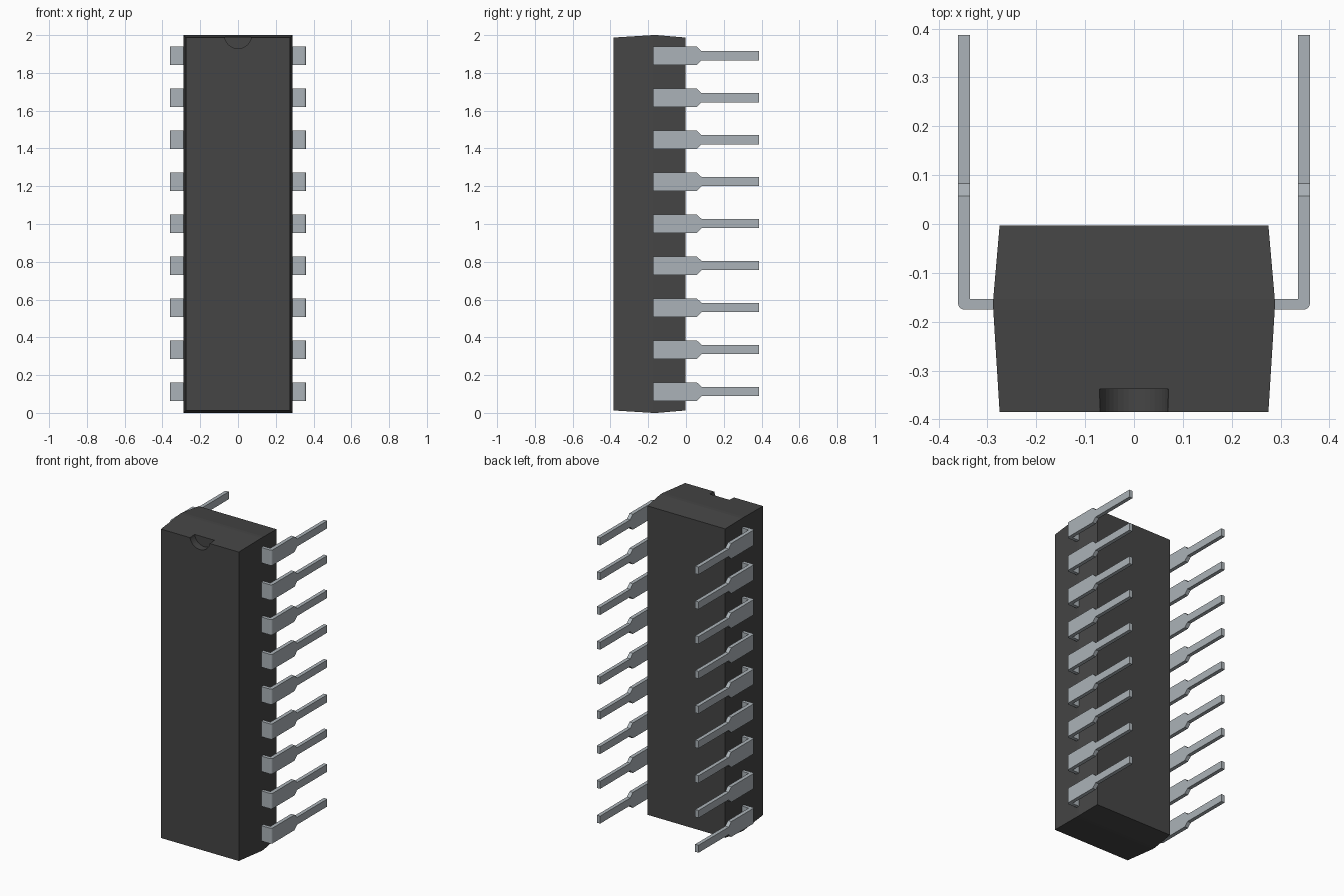
import bpy
import bmesh
import math
from mathutils import Vector

cube = bpy.data.objects.get("Cube")
if cube:
    bpy.data.objects.remove(cube, do_unlink=True)


def make_material(name, color):
    mat = bpy.data.materials.new(name)
    mat.use_nodes = True
    mat.diffuse_color = color
    mat.node_tree.nodes["Principled BSDF"].inputs["Base Color"].default_value = color
    return mat


def make_object(name, bm, mat):
    bmesh.ops.recalc_face_normals(bm, faces=bm.faces)
    mesh = bpy.data.meshes.new(name)
    bm.to_mesh(mesh)
    bm.free()
    mesh.materials.append(mat)
    obj = bpy.data.objects.new(name, mesh)
    bpy.context.scene.collection.objects.link(obj)
    return obj


plastic = make_material("dark grey plastic", (0.06, 0.06, 0.06, 1))
metal = make_material("tinned metal", (0.41, 0.45, 0.48, 1))

# Body: rectangular rings along y, widest at the parting line
FRONT, BACK, HEIGHT = -0.385, -0.003, 2.0
bm = bmesh.new()
rings = []
for y, inset in ((FRONT, 0.013), (-0.175, 0), (-0.153, 0), (BACK, 0.013)):
    w, lo, hi = 0.288 - inset, inset, HEIGHT - inset
    rings.append([bm.verts.new(p) for p in
                  ((-w, y, lo), (w, y, lo), (w, y, hi), (-w, y, hi))])
for a, b in zip(rings, rings[1:]):
    for i in range(4):
        j = (i + 1) % 4
        bm.faces.new((a[i], a[j], b[j], b[i]))
bm.faces.new(rings[0])
bm.faces.new(rings[-1])
body = make_object("body", bm, plastic)

# Round orientation notch cut into the top of the front face
bm = bmesh.new()
rim = [bm.verts.new((0.071 * math.cos(t), -0.338, HEIGHT + 0.071 * math.sin(t)))
       for t in (2 * math.pi * i / 40 for i in range(40))]
disc = bm.faces.new(rim)
side = bmesh.ops.extrude_face_region(bm, geom=[disc])["geom"]
bmesh.ops.translate(bm, vec=(0, -0.1, 0),
                    verts=[g for g in side if isinstance(g, bmesh.types.BMVert)])
cutter = make_object("notch_cutter", bm, plastic)
cutter.hide_render = True
cutter.hide_viewport = True
cut = body.modifiers.new("notch", "BOOLEAN")
cut.operation = "DIFFERENCE"
cut.solver = "EXACT"
cut.object = cutter

# Pin: bent strip with a wide shoulder that tapers to a narrow leg
OUT, IN, HALF, NARROW, R = 0.36, 0.336, 0.049, 0.024, 0.013
SHOULDER, TAPER, TIP = 0.057, 0.083, 0.387


def extrude_end(bm, face, y, half):
    """Extrude a pin's end face to y and set its half width."""
    geom = bmesh.ops.extrude_face_region(bm, geom=[face])["geom"]
    bmesh.ops.delete(bm, geom=[face], context="FACES_ONLY")
    for g in geom:
        if isinstance(g, bmesh.types.BMVert):
            g.co.y = y
            g.co.z = math.copysign(half, g.co.z)
    return next(g for g in geom if isinstance(g, bmesh.types.BMFace))


def pin_mesh():
    bm = bmesh.new()
    outline = [(IN, SHOULDER), (IN, -0.153), (0.27, -0.153), (0.27, -0.175)]
    for i in range(6):
        t = math.pi / 2 * (i / 5 - 1)
        outline.append((OUT - R + R * math.cos(t), -0.175 + R + R * math.sin(t)))
    outline.append((OUT, SHOULDER))
    low = [bm.verts.new((x, y, -HALF)) for x, y in outline]
    high = [bm.verts.new((x, y, HALF)) for x, y in outline]
    bm.faces.new(low)
    bm.faces.new(high)
    n = len(outline)
    for i in range(n):
        j = (i + 1) % n
        end = bm.faces.new((low[i], low[j], high[j], high[i]))
    end = extrude_end(bm, end, TAPER, NARROW)
    extrude_end(bm, end, TIP, NARROW)
    return bm


# Nine pins on each side; the right side mirrors the left
for side_name, sign in (("left", 1), ("right", -1)):
    for i in range(9):
        bm = pin_mesh()
        for v in bm.verts:
            v.co = Vector((v.co.x * sign, v.co.y, v.co.z + 0.113 + i * 0.2222))
        make_object(f"{side_name}_pin_{i + 1}", bm, metal)
